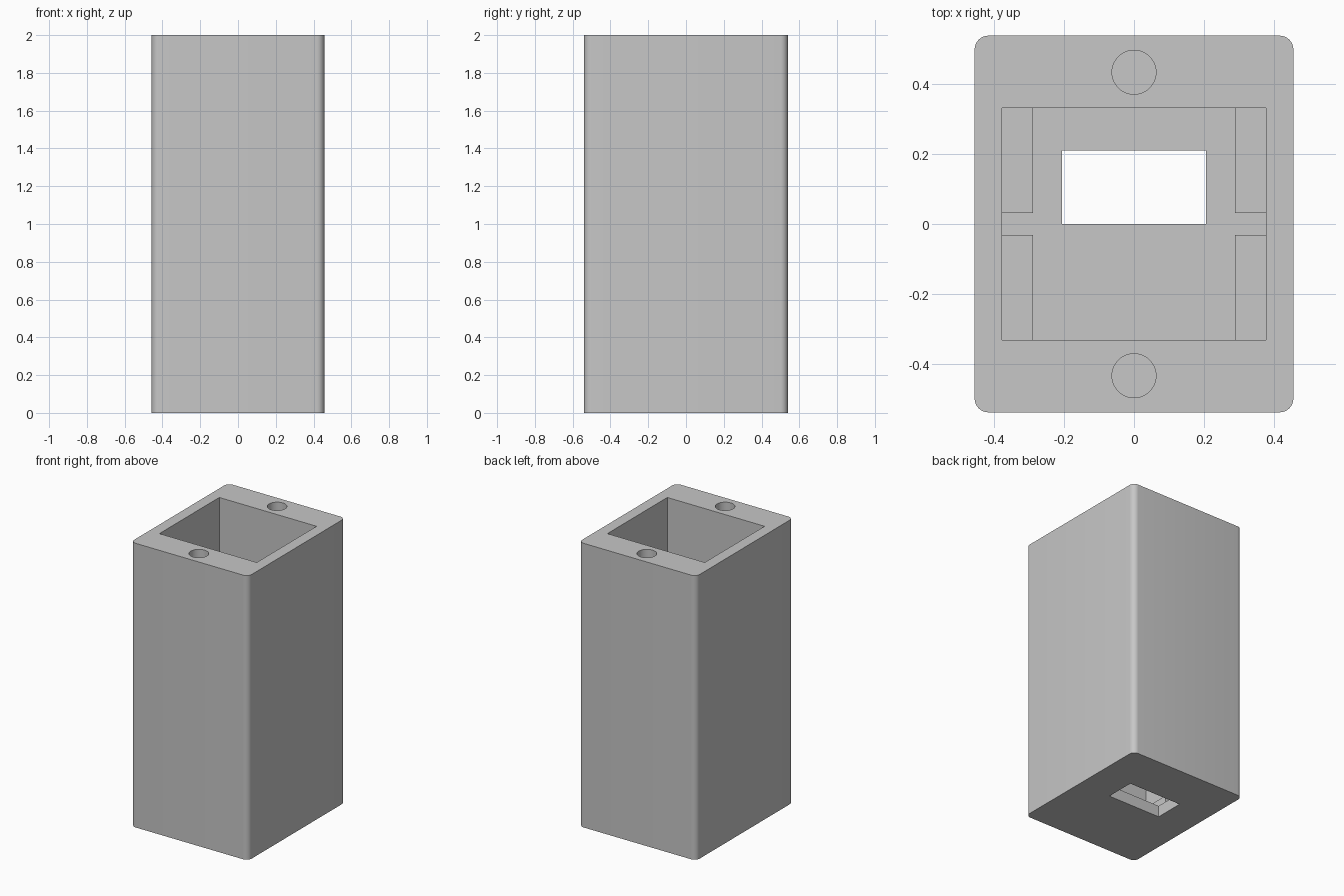
import bpy
import bmesh
import math

if "Cube" in bpy.data.objects:
    bpy.data.objects.remove(bpy.data.objects["Cube"], do_unlink=True)

WIDTH, DEPTH, HEIGHT = 0.914, 1.08, 2.0
CORNER = 0.04
CAVITY_X, CAVITY_Y = 0.379, 0.333
FLOOR = 0.08
POST_TOP = 0.2

grey = bpy.data.materials.new("light grey plastic")
grey.use_nodes = True
colour = (0.57, 0.57, 0.57, 1)
grey.diffuse_color = colour
grey.node_tree.nodes["Principled BSDF"].inputs["Base Color"].default_value = colour


def finish(name, bm):
    mesh = bpy.data.meshes.new(name)
    bm.to_mesh(mesh)
    bm.free()
    mesh.materials.append(grey)
    obj = bpy.data.objects.new(name, mesh)
    bpy.context.collection.objects.link(obj)
    return obj


def box(name, low, high, corner=0):
    """Box between two corners, with optional rounded upright edges."""
    bm = bmesh.new()
    bmesh.ops.create_cube(bm, size=1)
    for v in bm.verts:
        v.co = [h if c > 0 else l for c, l, h in zip(v.co, low, high)]
    if corner:
        upright = [e for e in bm.edges
                   if abs(e.verts[0].co.z - e.verts[1].co.z) > 0.1]
        bmesh.ops.bevel(bm, geom=upright, offset=corner, segments=8,
                        profile=0.5, affect='EDGES')
    return finish(name, bm)


def cylinder(name, y, radius, bottom, top):
    bm = bmesh.new()
    bmesh.ops.create_cone(bm, cap_ends=True, segments=48, radius1=radius,
                          radius2=radius, depth=top - bottom)
    bmesh.ops.translate(bm, verts=bm.verts, vec=(0, y, (bottom + top) / 2))
    return finish(name, bm)


def cut(target, cutter):
    """Subtract the cutter from the target, then remove the cutter."""
    cutter.hide_render = True
    mod = target.modifiers.new("cut", 'BOOLEAN')
    mod.operation = 'DIFFERENCE'
    mod.solver = 'EXACT'
    mod.object = cutter
    bpy.context.view_layer.objects.active = target
    bpy.ops.object.modifier_apply(modifier=mod.name)
    bpy.data.objects.remove(cutter, do_unlink=True)


# Outer case with rounded upright corners
case = box("case", (-WIDTH / 2, -DEPTH / 2, 0),
           (WIDTH / 2, DEPTH / 2, HEIGHT), CORNER)

# Deep open cavity
cut(case, box("cavity_cutter", (-CAVITY_X, -CAVITY_Y, FLOOR),
              (CAVITY_X, CAVITY_Y, HEIGHT + 0.1)))

# Off-centre opening through the floor
cut(case, box("floor_opening_cutter", (-0.207, 0, -0.1), (0.207, 0.21, FLOOR + 0.1)))

# Blind screw holes in the rim
for side in (-1, 1):
    cut(case, cylinder("screw_hole_cutter", side * 0.435, 0.063,
                       HEIGHT - 0.5, HEIGHT + 0.1))

# Four support blocks in the cavity corners
for x_side, x_name in ((1, "left"), (-1, "right")):
    for y_side, y_name in ((-1, "front"), (1, "back")):
        xs = sorted((x_side * 0.29, x_side * CAVITY_X))
        ys = sorted((y_side * 0.031, y_side * CAVITY_Y))
        box(f"{y_name}_{x_name}_support", (xs[0], ys[0], FLOOR),
            (xs[1], ys[1], POST_TOP))

bpy.ops.object.select_all(action='DESELECT')
case.select_set(True)
bpy.context.view_layer.objects.active = case
bpy.ops.object.shade_smooth_by_angle(angle=math.radians(30))
